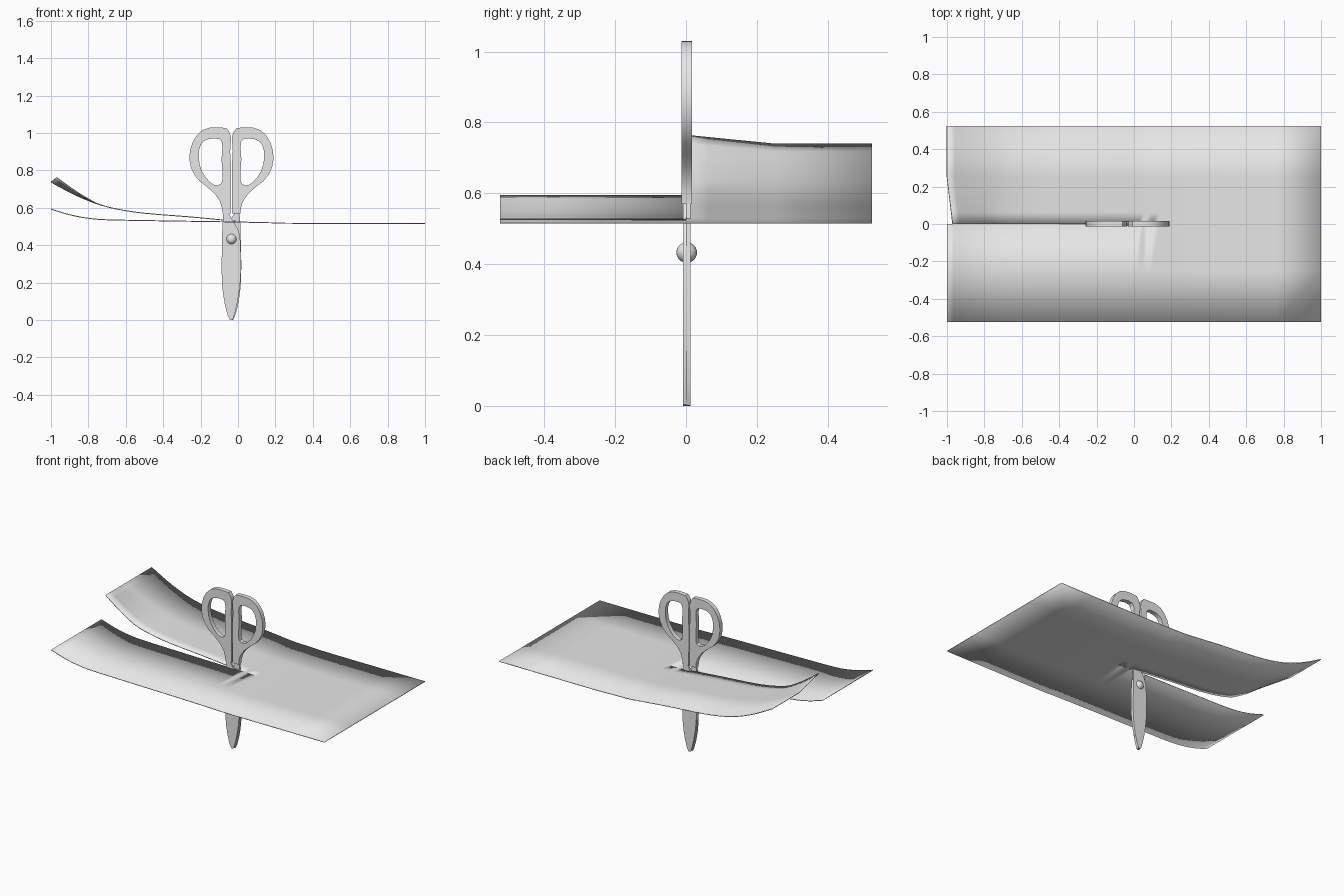
import bpy, bmesh, math
from mathutils import Vector

if "Cube" in bpy.data.objects:
    bpy.data.objects.remove(bpy.data.objects["Cube"])

grey = bpy.data.materials.new("light grey")
grey.diffuse_color = (0.8, 0.8, 0.8, 1)
grey.use_nodes = True
grey.node_tree.nodes["Principled BSDF"].inputs["Base Color"].default_value = grey.diffuse_color
AXIS = -0.035          # centre line of the scissors in x
MID = 0.002            # centre plane of the scissors in y


def finish(name, bm, angle=30):
    """Turn a bmesh into a named object with smooth shading and sharp edges."""
    mesh = bpy.data.meshes.new(name)
    bm.to_mesh(mesh)
    bm.free()
    mesh.materials.append(grey)
    ob = bpy.data.objects.new(name, mesh)
    bpy.context.collection.objects.link(ob)
    bpy.ops.object.select_all(action='DESELECT')
    ob.select_set(True)
    bpy.context.view_layer.objects.active = ob
    bpy.ops.object.shade_smooth_by_angle(angle=math.radians(angle))
    return ob


def plate(name, loops, y0, y1, mirror=False):
    """Extrude closed (x, z) outlines, inner loops being holes, from y0 to y1."""
    bm = bmesh.new()
    edges = []
    for loop in loops:
        vs = [bm.verts.new((2 * AXIS - x if mirror else x, y0, z)) for x, z in loop]
        edges += [bm.edges.new((a, b)) for a, b in zip(vs, vs[1:] + vs[:1])]
    bmesh.ops.triangle_fill(bm, edges=edges, use_beauty=True)
    out = bmesh.ops.extrude_face_region(bm, geom=bm.faces[:], use_keep_orig=True)
    moved = [g for g in out["geom"] if isinstance(g, bmesh.types.BMVert)]
    bmesh.ops.translate(bm, verts=moved, vec=(0, y1 - y0, 0))
    bmesh.ops.recalc_face_normals(bm, faces=bm.faces[:])
    return finish(name, bm)


def spline(pts, steps=3):
    """Smooth open curve through the points."""
    p = [Vector(q) for q in pts]
    p = [2 * p[0] - p[1]] + p + [2 * p[-1] - p[-2]]
    out = []
    for a, b, c, d in zip(p, p[1:], p[2:], p[3:]):
        for k in range(steps):
            t = k / steps
            out.append(0.5 * (2 * b + (c - a) * t + (2 * a - 5 * b + 4 * c - d) * t ** 2
                              + (3 * b - a - 3 * c + d) * t ** 3))
    return out + [p[-2]]


# Paper: two strips curling up on the left, joined right of the cut
joined = [(0.05, 0.523), (0.18, 0.520), (0.33, 0.517), (1.0, 0.517)]
front_curve = spline([(-1, 0.593), (-0.9, 0.563), (-0.8, 0.544), (-0.7, 0.536),
                      (-0.5, 0.532), (-0.25, 0.528), (-0.05, 0.525)] + joined)
back_curve = spline([(-1, 0.738), (-0.88, 0.674), (-0.76, 0.624), (-0.65, 0.594),
                     (-0.5, 0.571), (-0.25, 0.551), (-0.05, 0.532)] + joined)
bm = bmesh.new()
for curve, rows in ((front_curve, (-0.525, -0.25, 0)),
                    (back_curve, (0, 0.0625, 0.125, 0.1875, 0.25, 0.525))):
    grid = []
    for y in rows:
        row = []
        for x, z in curve:
            # the inner corner of the back strip folds up a little more
            lift = 0
            if curve is back_curve:
                lift = max(0, 1 - y / 0.25) * max(0, (-0.75 - x) / 0.25)
            row.append(bm.verts.new((x + 0.03 * lift, y, z + 0.025 * lift)))
        grid.append(row)
    for r0, r1 in zip(grid, grid[1:]):
        for i in range(len(curve) - 1):
            bm.faces.new((r0[i], r0[i + 1], r1[i + 1], r1[i]))
bmesh.ops.remove_doubles(bm, verts=[v for v in bm.verts if v.co.x > 0.049], dist=0.0005)
paper = finish("paper_sheet", bm)
thick = paper.modifiers.new("thickness", 'SOLIDIFY')
thick.thickness = 0.005
thick.offset = 0

# Handles: a looped grip with a finger hole on each side
grip = [(-0.039, 0.57), (-0.083, 0.57), (-0.086, 0.60), (-0.096, 0.633), (-0.122, 0.672),
        (-0.163, 0.71), (-0.205, 0.742), (-0.233, 0.775), (-0.252, 0.815), (-0.26, 0.86),
        (-0.257, 0.905), (-0.243, 0.95), (-0.22, 0.988), (-0.19, 1.015), (-0.155, 1.028),
        (-0.11, 1.03), (-0.062, 1.027), (-0.046, 1.005), (-0.037, 0.975), (-0.042, 0.90),
        (-0.037, 0.82), (-0.038, 0.70)]
hole = [(-0.21, 0.87), (-0.209, 0.905), (-0.199, 0.937), (-0.185, 0.955), (-0.163, 0.966),
        (-0.13, 0.971), (-0.10, 0.968), (-0.087, 0.953), (-0.083, 0.925), (-0.088, 0.86),
        (-0.083, 0.78), (-0.083, 0.75), (-0.09, 0.73), (-0.106, 0.72), (-0.126, 0.722),
        (-0.15, 0.737), (-0.172, 0.762), (-0.192, 0.793), (-0.205, 0.83)]
# Blades: narrow tang at the top crossing over to a pointed blade
blade = [(-0.078, 0.60), (-0.08, 0.54), (-0.084, 0.50), (-0.085, 0.40), (-0.088, 0.30),
         (-0.086, 0.20), (-0.080, 0.14), (-0.070, 0.08), (-0.055, 0.025), (-0.044, 0.002),
         (-0.035, 0.0), (-0.027, 0.004), (-0.014, 0.045), (-0.002, 0.10), (0.008, 0.16),
         (0.014, 0.22), (0.016, 0.30), (0.014, 0.40), (0.010, 0.455), (0.0, 0.485),
         (-0.032, 0.54), (-0.05, 0.57), (-0.05, 0.60)]
for side, flip, y in (("left", False, MID - 0.011), ("right", True, MID)):
    plate(side + "_handle", [grip, hole], MID - 0.0145, MID + 0.0145, flip)
    plate(side + "_blade", [blade], y, y + 0.011, flip)

# Pivot: a round rivet through both blades
bm = bmesh.new()
bmesh.ops.create_uvsphere(bm, u_segments=24, v_segments=12, radius=0.029)
bmesh.ops.translate(bm, verts=bm.verts[:], vec=(AXIS, MID, 0.433))
finish("pivot_rivet", bm)
